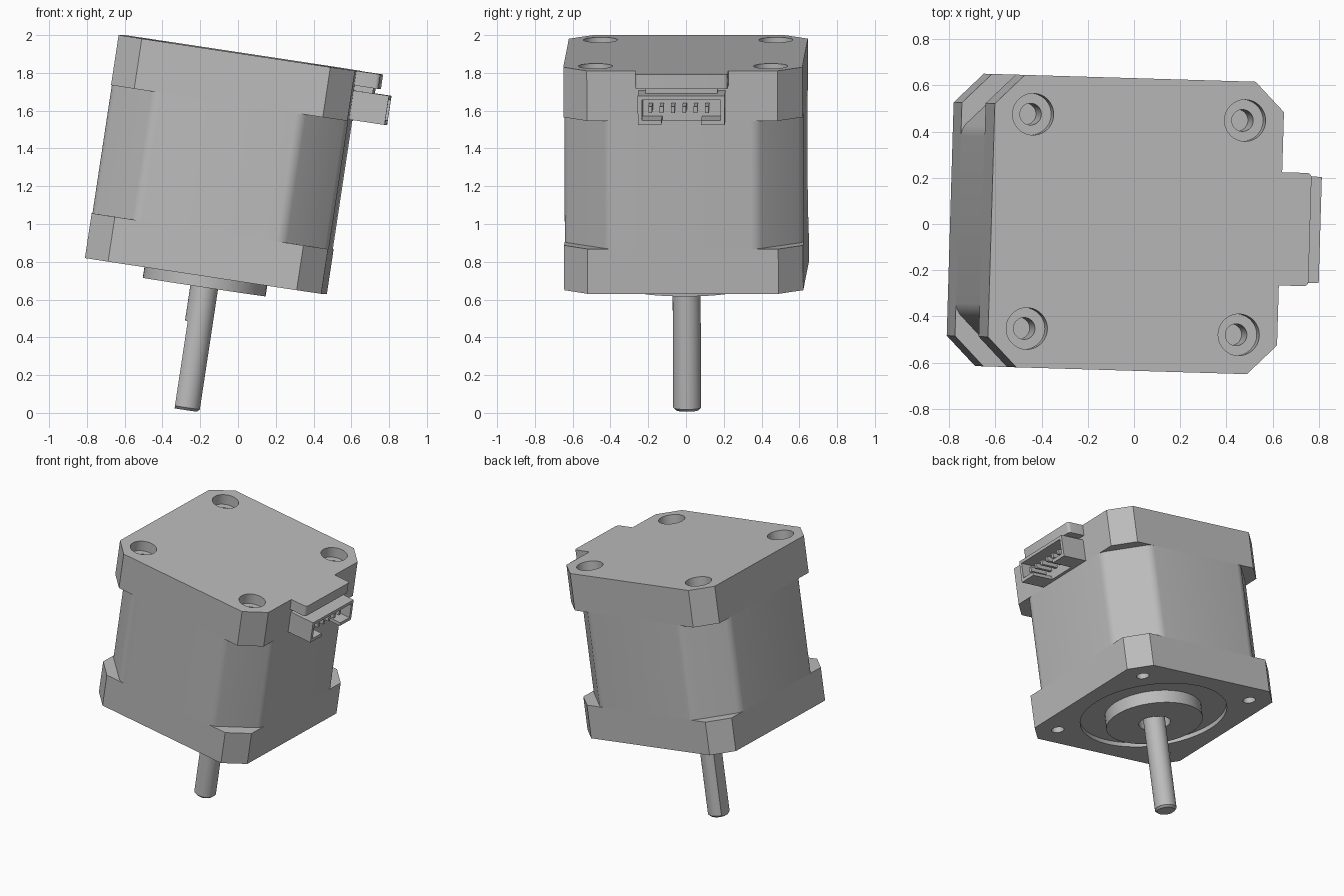
import bpy, bmesh, math
from mathutils import Matrix, Vector

if "Cube" in bpy.data.objects:
    bpy.data.objects.remove(bpy.data.objects["Cube"])

grey = bpy.data.materials.new("steel_grey")
grey.use_nodes = True
COLOUR = (0.5, 0.5, 0.5, 1)
grey.diffuse_color = COLOUR
grey.node_tree.nodes["Principled BSDF"].inputs["Base Color"].default_value = COLOUR

A = 0.633            # half width of the body
H = 1.194            # body height
HOLE = 0.464         # screw hole offset
SHAFT_END = -0.718
POSE = (Matrix.Translation((-0.17, 0.003, 0.725))
        @ Matrix.Rotation(math.radians(-1.7), 4, 'Z')
        @ Matrix.Rotation(math.radians(8.6), 4, 'Y'))
parts = []


def finish(name, bm, keep=True):
    bmesh.ops.recalc_face_normals(bm, faces=bm.faces)
    mesh = bpy.data.meshes.new(name)
    bm.to_mesh(mesh)
    bm.free()
    mesh.materials.append(grey)
    ob = bpy.data.objects.new(name, mesh)
    bpy.context.collection.objects.link(ob)
    if keep:
        parts.append(ob)
    return ob


def box(name, x, y, z, keep=True):
    bm = bmesh.new()
    bmesh.ops.create_cube(bm, size=1)
    for v in bm.verts:
        v.co = Vector([lo + (hi - lo) * (c + 0.5) for c, (lo, hi) in zip(v.co, (x, y, z))])
    return finish(name, bm, keep)


def cylinder(name, r, z0, z1, x=0, y=0, keep=True, tip=0, r_low=None):
    bm = bmesh.new()
    bmesh.ops.create_cone(bm, cap_ends=True, segments=48, radius1=r_low or r, radius2=r, depth=z1 - z0)
    if tip:
        low = [e for e in bm.edges if all(v.co.z < 0 for v in e.verts)]
        bmesh.ops.bevel(bm, geom=low, offset=tip, segments=1, affect='EDGES')
    bmesh.ops.translate(bm, verts=bm.verts, vec=(x, y, (z0 + z1) / 2))
    return finish(name, bm, keep)


def octagon(name, chamfer, z0, z1, soften=0):
    """Square prism with cut corners, optionally blended into the sides."""
    bm = bmesh.new()
    bmesh.ops.create_cube(bm, size=1)
    for v in bm.verts:
        v.co = Vector((v.co.x * 2 * A, v.co.y * 2 * A, z0 if v.co.z < 0 else z1))

    def uprights():
        return [e for e in bm.edges if abs(e.verts[0].co.z - e.verts[1].co.z) > 0.01]
    bmesh.ops.bevel(bm, geom=uprights(), offset=chamfer, segments=1, affect='EDGES')
    if soften:
        bmesh.ops.bevel(bm, geom=uprights(), offset=soften, segments=4, profile=0.5, affect='EDGES')
    return finish(name, bm)


def cut(ob, cutters):
    for c in cutters:
        c.hide_render = True
        mod = ob.modifiers.new("cut", 'BOOLEAN')
        mod.operation, mod.solver, mod.object = 'DIFFERENCE', 'EXACT', c
    bpy.context.view_layer.update()
    mesh = bpy.data.meshes.new_from_object(ob.evaluated_get(bpy.context.evaluated_depsgraph_get()))
    ob.modifiers.clear()
    ob.data = mesh
    for c in cutters:
        bpy.data.objects.remove(c)


corners = [(sx * HOLE, sy * HOLE) for sx in (-1, 1) for sy in (-1, 1)]

# Motor body: two end caps around a core with deeper cut corners
bottom_cap = octagon("bottom_cap", 0.128, 0, 0.24)
core = octagon("core", 0.24, 0.24, H - 0.268, soften=0.03)
top_cap = octagon("top_cap", 0.128, H - 0.268, H)

# Counterbored screw holes on top, threaded holes and round recess below
cut(top_cap, [cylinder("bore", 0.09, H - 0.075, H + 0.1, x, y, False) for x, y in corners])
cut(top_cap, [cylinder("hole", 0.047, H - 0.23, H, x, y, False) for x, y in corners])
cut(bottom_cap, [cylinder("hole", 0.043, -0.1, 0.14, x, y, False) for x, y in corners]
    + [cylinder("recess", 0.5, -0.1, 0.03, keep=False)])

# Pilot boss with clearance hole around the shaft
boss = cylinder("pilot_boss", 0.329, -0.06, 0.03)
cut(boss, [cylinder("clearance", 0.108, -0.1, 0.01, keep=False)])

# Output shaft with flat on one side
shaft = cylinder("shaft", 0.074, SHAFT_END, 0.02, tip=0.014)
cut(shaft, [box("flat", (-0.2, -0.058), (-0.2, 0.2), (-0.8, -0.25), False)])

# Tab over the connector, with rounded outer corners
tab = box("connector_tab", (A - 0.02, 0.762), (-0.245, 0.245), (1.116, H))
bm = bmesh.new()
bm.from_mesh(tab.data)
outer = [e for e in bm.edges if all(v.co.x > A for v in e.verts)
         and abs(e.verts[0].co.y - e.verts[1].co.y) < 0.01]
bmesh.ops.bevel(bm, geom=outer, offset=0.02, segments=4, profile=0.5, affect='EDGES')
bm.to_mesh(tab.data)
bm.free()
box("connector_neck", (A - 0.02, 0.735), (-0.19, 0.19), (1.08, 1.12))

# Connector housing: open socket with a slot in its lower wall
housing = box("connector_housing", (A - 0.02, 0.823), (-0.23, 0.23), (0.933, 1.089))
cut(housing, [box("socket", (0.66, 0.9), (-0.208, 0.208), (0.957, 1.067), False)])
cut(housing, [box("slot", (0.66, 0.9), (-0.105, 0.105), (0.9, 0.99), False)])
for i in range(6):
    y = -0.015 + (i - 2.5) * 0.06
    box(f"pin_{i + 1}", (0.65, 0.79), (y - 0.01, y + 0.01), (0.992, 1.026))

# Pose all parts and shade them
bpy.ops.object.select_all(action='DESELECT')
for ob in parts:
    ob.matrix_world = POSE
    ob.select_set(True)
bpy.context.view_layer.objects.active = parts[0]
bpy.ops.object.shade_smooth_by_angle(angle=math.radians(30))
